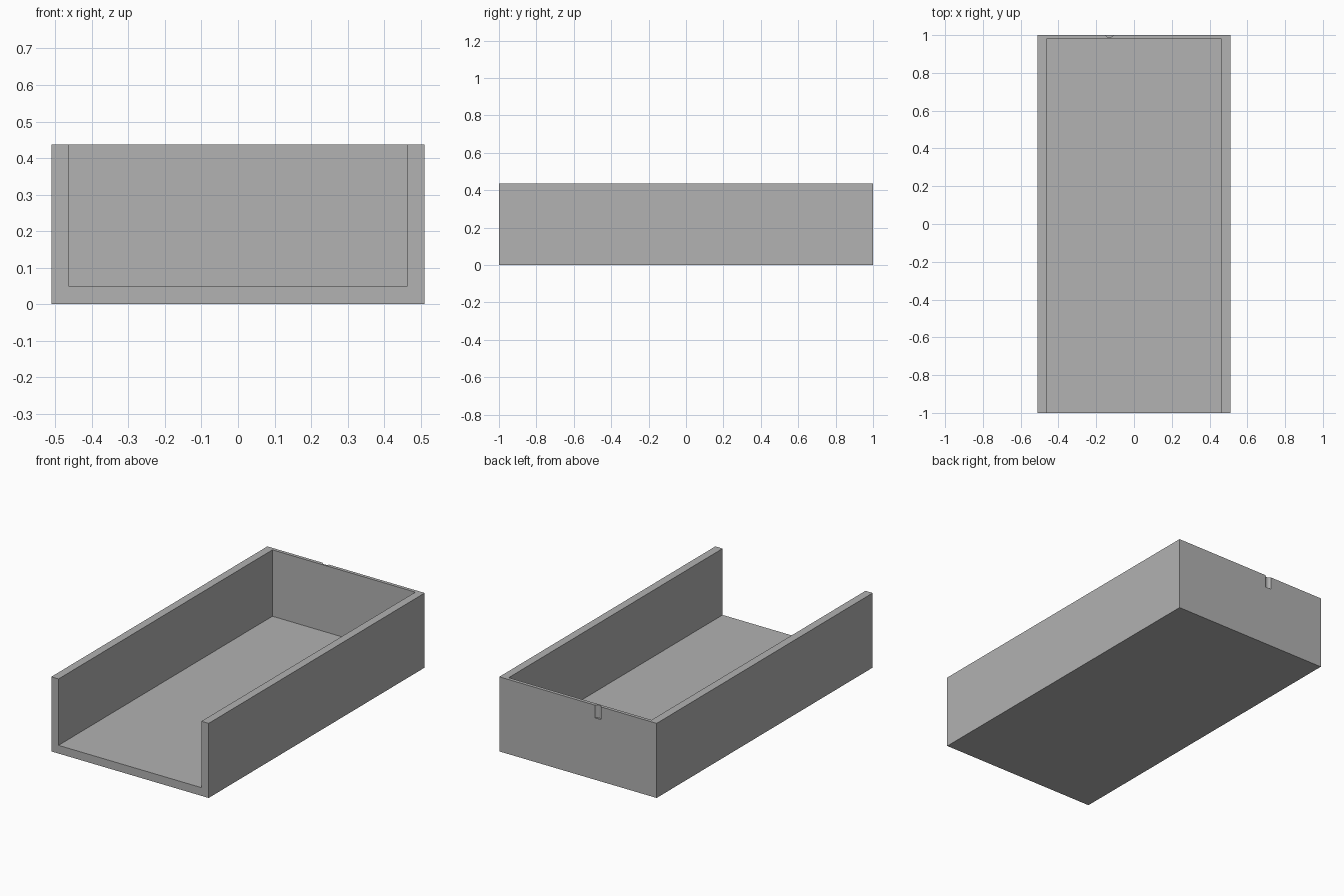
import bpy

old = bpy.data.objects.get("Cube")
if old:
    bpy.data.objects.remove(old, do_unlink=True)

WIDTH, LENGTH, HEIGHT = 1.02, 2.0, 0.437
SIDE, FLOOR, BACK = 0.047, 0.048, 0.02

grey = bpy.data.materials.new("plain grey")
grey.use_nodes = True
colour = (0.445, 0.445, 0.445, 1)
grey.diffuse_color = colour
grey.node_tree.nodes["Principled BSDF"].inputs["Base Color"].default_value = colour


def box(name, low, high):
    centre = [(a + b) / 2 for a, b in zip(low, high)]
    bpy.ops.mesh.primitive_cube_add(size=1, location=centre)
    obj = bpy.context.object
    obj.name = name
    obj.scale = [b - a for a, b in zip(low, high)]
    bpy.ops.object.transform_apply(location=True, scale=True)
    obj.data.materials.append(grey)
    return obj


def carve(target, cutter):
    mod = target.modifiers.new("carve", "BOOLEAN")
    mod.operation = "DIFFERENCE"
    mod.solver = "EXACT"
    mod.object = cutter
    bpy.context.view_layer.objects.active = target
    bpy.ops.object.modifier_apply(modifier=mod.name)
    bpy.data.objects.remove(cutter, do_unlink=True)


# Tray block
x, y = WIDTH / 2, LENGTH / 2
tray = box("tray", (-x, -y, 0), (x, y, HEIGHT))

# Hollow, open at the top and front
carve(tray, box("hollow_cutter", (-x + SIDE, -y - 0.1, FLOOR),
                (x - SIDE, y - BACK, HEIGHT + 0.1)))

# Shallow rounded finger notch in the top of the back wall
bpy.ops.mesh.primitive_cylinder_add(vertices=32, radius=0.024, depth=0.15,
                                    location=(-0.13, y + 0.012, HEIGHT))
notch = bpy.context.object
notch.name = "notch_cutter"
notch.data.materials.append(grey)
carve(tray, notch)

# Crisp walls with a smooth notch
bpy.ops.object.select_all(action="DESELECT")
tray.select_set(True)
bpy.context.view_layer.objects.active = tray
bpy.ops.object.shade_smooth_by_angle(angle=0.5)
